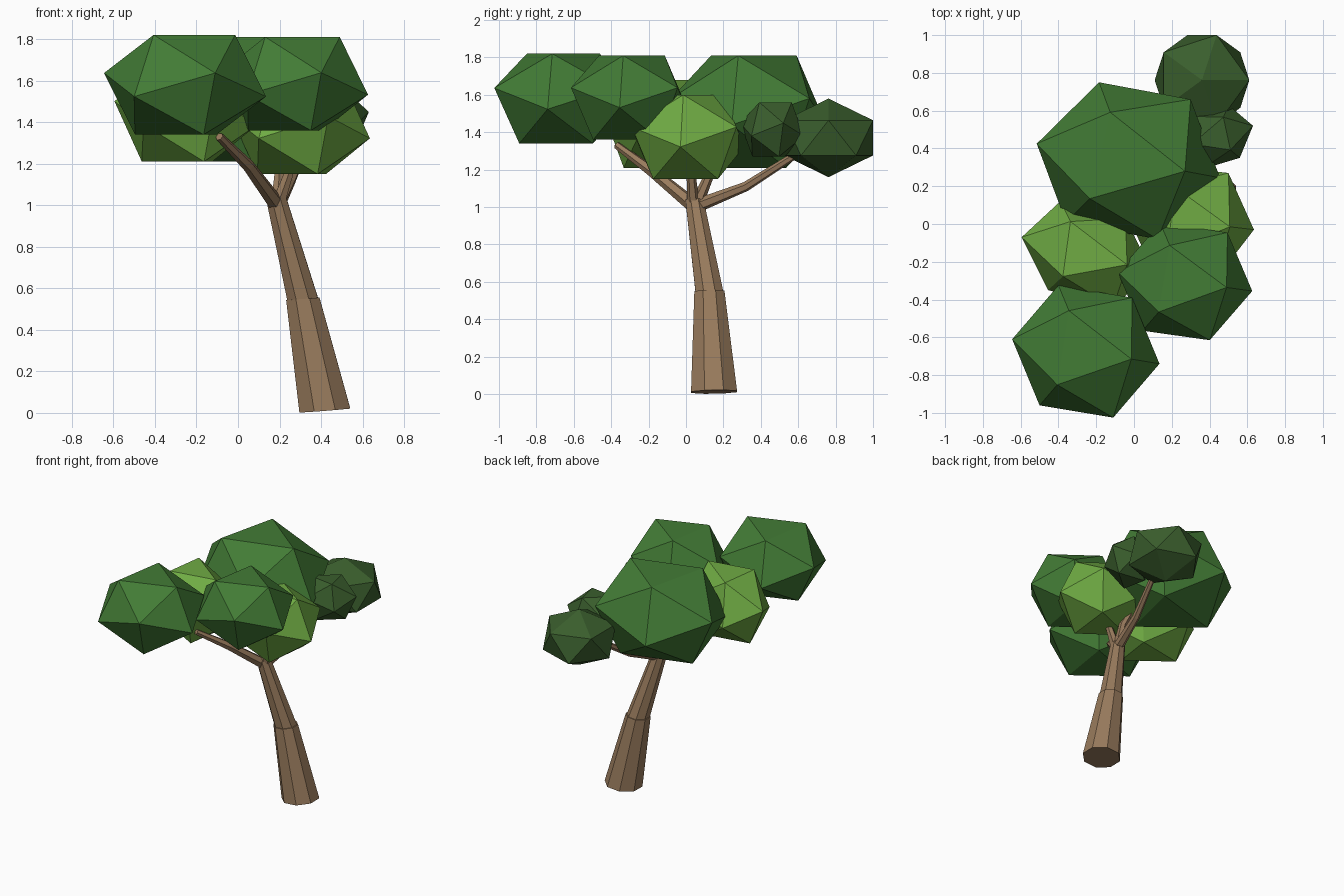
import bpy
import bmesh
from math import cos, sin, tau
from mathutils import Vector

cube = bpy.data.objects.get("Cube")
if cube:
    bpy.data.objects.remove(cube, do_unlink=True)


def material(name, rgb):
    mat = bpy.data.materials.new(name)
    mat.use_nodes = True
    mat.diffuse_color = (*rgb, 1)
    mat.node_tree.nodes["Principled BSDF"].inputs["Base Color"].default_value = (*rgb, 1)
    return mat


bark = material("bark_brown", (0.32, 0.2, 0.11))
green = material("leaf_green", (0.055, 0.2, 0.036))
light = material("light_leaf_green", (0.16, 0.41, 0.057))
dark = material("dark_leaf_green", (0.042, 0.112, 0.026))


def finish(name, bm, mat):
    bmesh.ops.recalc_face_normals(bm, faces=bm.faces)
    mesh = bpy.data.meshes.new(name)
    bm.to_mesh(mesh)
    bm.free()
    mesh.materials.append(mat)
    obj = bpy.data.objects.new(name, mesh)
    bpy.context.collection.objects.link(obj)
    return obj


def limb(name, points, radii, sides=6, tilt=1.0):
    """Tapered faceted tube along a path; tilt sets how far rings lean with it."""
    bm = bmesh.new()
    pts = [Vector(p) for p in points]
    up = Vector((0, 0, 1))
    rings = []
    for i, (p, r) in enumerate(zip(pts, radii)):
        along = pts[min(i + 1, len(pts) - 1)] - pts[max(i - 1, 0)]
        axis = up.lerp(along.normalized(), tilt)
        turn = up.rotation_difference(axis)
        angles = [tau * (k + 0.5) / sides for k in range(sides)]
        rings.append([bm.verts.new(p + turn @ Vector((r * cos(a), r * sin(a), 0)))
                      for a in angles])
    for low, high in zip(rings, rings[1:]):
        for k in range(sides):
            n = (k + 1) % sides
            bm.faces.new((low[k], low[n], high[n], high[k]))
    bm.faces.new(rings[0])
    bm.faces.new(rings[-1])
    return finish(name, bm, bark)


def leaf_clump(name, centre, low, high, half, mat):
    """Twenty-sided clump lying on a face; low and high are neighbouring rim corners."""
    bm = bmesh.new()
    c, a, b = Vector(centre), Vector((*low, 0)), Vector((*high, 0))
    rim = half * 0.236
    for v in (a, -b, b - a):
        bm.verts.new(c + v - Vector((0, 0, rim)))
        bm.verts.new(c - v + Vector((0, 0, rim)))
        bm.verts.new(c + v * 0.618 + Vector((0, 0, half)))
        bm.verts.new(c - v * 0.618 - Vector((0, 0, half)))
    bmesh.ops.convex_hull(bm, input=bm.verts)
    return finish(name, bm, mat)


# Trunk in two leaning sections with a small ledge between them
limb("trunk_lower", [(0.418, 0.15, 0.012), (0.312, 0.125, 0.55)], [0.133, 0.087], 8, 0.4)
limb("trunk_upper", [(0.312, 0.125, 0.545), (0.182, 0.045, 1.04)], [0.08, 0.052], 8, 0.4)

# Branches reaching into the foliage
limb("front_branch", [(0.19, 0.05, 1.0), (0.05, -0.18, 1.19), (-0.09, -0.37, 1.33)],
     [0.04, 0.03, 0.02])
limb("back_branch", [(0.19, 0.04, 1.0), (0.25, 0.32, 1.11), (0.34, 0.65, 1.32)],
     [0.038, 0.026, 0.018])
limb("left_branch", [(0.19, 0.04, 1.0), (0.24, 0.03, 1.14), (0.29, 0.02, 1.3)],
     [0.036, 0.026, 0.02])
limb("inner_branch", [(0.19, 0.05, 1.0), (0.2, 0.12, 1.16), (0.14, 0.22, 1.35)],
     [0.036, 0.026, 0.02])

# Foliage clumps
leaf_clump("front_leaves", (-0.255, -0.675, 1.58), (0.39, -0.065), (0.245, 0.285), 0.24, green)
leaf_clump("left_leaves", (0.27, -0.305, 1.585), (0.356, -0.05), (0.225, 0.26), 0.225, green)
leaf_clump("back_leaves", (-0.03, 0.335, 1.51), (0.485, -0.09), (0.33, 0.325), 0.3, green)
leaf_clump("right_light_leaves", (-0.25, -0.16, 1.445), (0.345, -0.09), (0.205, 0.19), 0.235, light)
leaf_clump("left_light_leaves", (0.3, 0.01, 1.375), (0.335, -0.04), (0.2, 0.26), 0.225, light)
leaf_clump("small_dark_leaves", (0.43, 0.46, 1.415), (0.07, 0.17), (0.2, 0.06), 0.145, dark)

# Rear dark clump, standing on a point
bm = bmesh.new()
bmesh.ops.create_icosphere(bm, subdivisions=1, radius=1)
bmesh.ops.scale(bm, vec=(0.28, 0.28, 0.21), verts=bm.verts)
bmesh.ops.translate(bm, vec=(0.36, 0.762, 1.37), verts=bm.verts)
finish("rear_dark_leaves", bm, dark)
